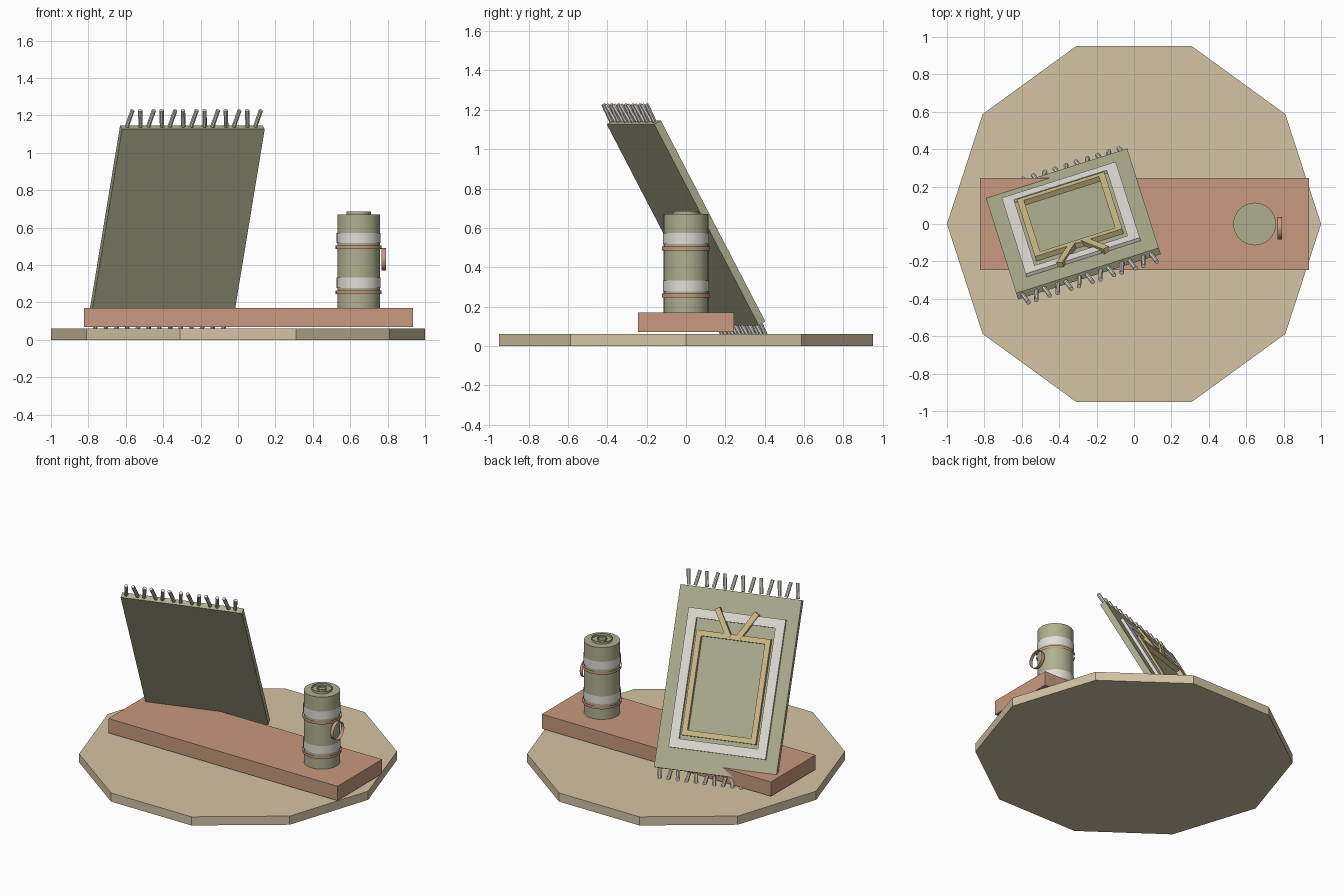
import bpy
from math import radians, sin, cos, pi
from mathutils import Matrix, Vector

if "Cube" in bpy.data.objects:
    bpy.data.objects.remove(bpy.data.objects["Cube"])


def material(name, rgb):
    m = bpy.data.materials.new(name)
    m.diffuse_color = (*rgb, 1)
    m.use_nodes = True
    m.node_tree.nodes["Principled BSDF"].inputs["Base Color"].default_value = m.diffuse_color
    return m


SAND = material("sand", (0.66, 0.55, 0.37))
CLAY = material("clay", (0.58, 0.32, 0.21))
OLIVE = material("olive", (0.43, 0.43, 0.28))
CREAM = material("cream", (0.75, 0.73, 0.67))
GOLD = material("gold", (0.62, 0.50, 0.25))


def finish(name, mat, matrix):
    ob = bpy.context.object
    ob.name = name
    ob.data.materials.append(mat)
    ob.matrix_world = matrix
    return ob


def box(name, mat, size, matrix):
    bpy.ops.mesh.primitive_cube_add(size=1)
    bpy.context.object.data.transform(Matrix.Diagonal((*size, 1)))
    return finish(name, mat, matrix)


def tube(name, mat, r, depth, matrix, sides=32, caps=True):
    bpy.ops.mesh.primitive_cylinder_add(
        vertices=sides, radius=r, depth=depth,
        end_fill_type='NGON' if caps else 'NOTHING')
    ob = finish(name, mat, matrix)
    if sides > 12:
        bpy.ops.object.shade_smooth_by_angle()
    return ob


def at(x, y, z):
    return Matrix.Translation((x, y, z))


# ten-sided base and the raised plank
tube("base", SAND, 1.0, 0.06, at(0, 0, 0.03) @ Matrix.Rotation(pi / 2, 4, 'Z'), sides=10)
box("plank", CLAY, (1.76, 0.49, 0.10), at(0.056, 0, 0.12))

# canister with open bands, rim rings and side loop
CX = 0.645
tube("canister", OLIVE, 0.114, 0.50, at(CX, 0, 0.42))
for i, z in enumerate((0.30, 0.54)):
    tube(f"pale_band_{i}", CREAM, 0.118, 0.055, at(CX, 0, z + 0.005), caps=False)
    tube(f"clay_band_{i}", CLAY, 0.123, 0.02, at(CX, 0, z - 0.045), caps=False)
tube("lid_ring", OLIVE, 0.065, 0.02, at(CX, 0, 0.676), caps=False)
tube("lid_inner_ring", OLIVE, 0.03, 0.02, at(CX, 0, 0.673), caps=False)
tube("side_loop", CLAY, 0.06, 0.024,
     at(0.778, -0.022, 0.43) @ Matrix.Rotation(pi / 2, 4, 'Y'), caps=False)

# local frame of the leaning panel: across, up the slope, out of the patterned face
yaw, lean = radians(17.6), radians(28.6)
across = Vector((-cos(yaw), -sin(yaw), 0))
slope = Vector((sin(yaw) * sin(lean), -cos(yaw) * sin(lean), cos(lean)))
out = across.cross(slope)
PANEL = at(-0.328, 0, 0.625) @ Matrix((across, slope, out)).transposed().to_4x4()
W, L, T = 0.80, 1.164, 0.04
box("panel", OLIVE, (W, L, T), PANEL)


def frame(name, mat, w, l, bar, rise, v0):
    z = T / 2 + rise / 2
    for s in (-1, 1):
        box(f"{name}_side_{s}", mat, (bar, l - 2 * bar, rise),
            PANEL @ at(s * (w - bar) / 2, v0, z))
        box(f"{name}_end_{s}", mat, (w, bar, rise),
            PANEL @ at(0, v0 + s * (l - bar) / 2, z))


frame("pale_border", CREAM, 0.64, 0.89, 0.06, 0.02, 0)
frame("gold_frame", GOLD, 0.49, 0.67, 0.035, 0.03, -0.025)

# two splayed bars above the gold frame
for s in (-1, 1):
    box(f"splayed_bar_{s}", GOLD, (0.035, 0.20, 0.03),
        PANEL @ at(s * 0.08, 0.375, T / 2 + 0.018) @ Matrix.Rotation(-s * 0.53, 4, 'Z'))

# fringe along both ends, alternately tilted
for end in (-1, 1):
    for i in range(13):
        tilt = 0.17 if i % 2 == 0 else -0.17
        tube(f"fringe_{end}_{i}", CREAM, 0.012, 0.10,
             PANEL @ at(0.36 - i * 0.06, end * (L / 2 + 0.055), 0)
             @ Matrix.Rotation(tilt, 4, 'Z') @ Matrix.Rotation(pi / 2, 4, 'X'), sides=8)
